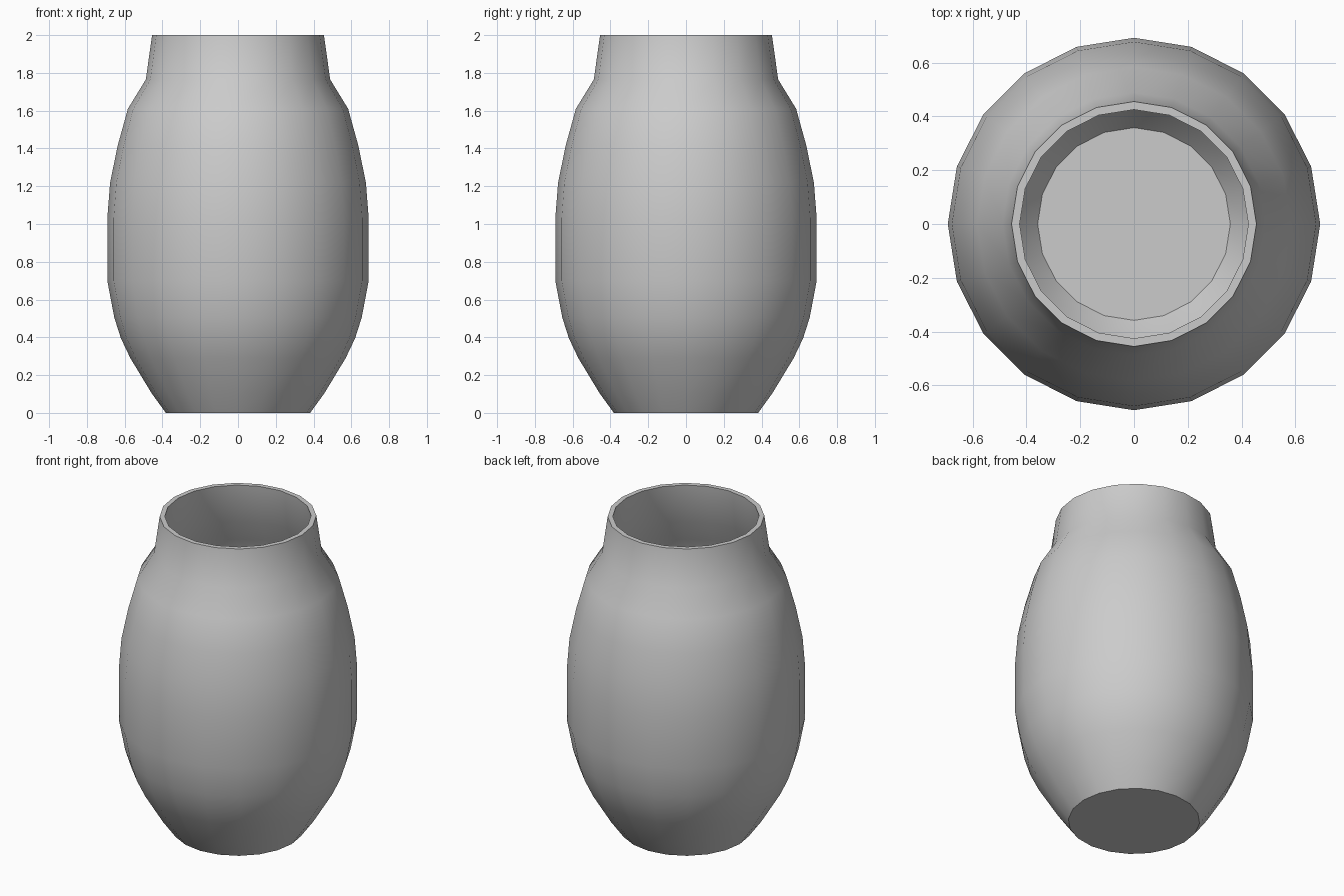
import bpy, bmesh, math

if "Cube" in bpy.data.objects:
    bpy.data.objects.remove(bpy.data.objects["Cube"])

SIDES = 20

# Outer wall from base to rim, then inner wall from rim to floor (radius, height)
outer = [(0.382, 0), (0.458, 0.105), (0.57, 0.29), (0.62, 0.395), (0.655, 0.505),
         (0.692, 0.70), (0.692, 1.03), (0.677, 1.22), (0.637, 1.415),
         (0.583, 1.61), (0.488, 1.765), (0.455, 2.0)]
inner = [(0.425, 2.0), (0.459, 1.75), (0.556, 1.592), (0.608, 1.405), (0.647, 1.215),
         (0.662, 1.03), (0.662, 0.703), (0.626, 0.514), (0.592, 0.408),
         (0.543, 0.304), (0.433, 0.122), (0.358, 0.027)]


def lathe(name, profile, sides):
    """Revolve a profile around z and cap both of its ends."""
    bm = bmesh.new()
    rings = []
    for r, z in profile:
        rings.append([bm.verts.new((r * math.cos(2 * math.pi * i / sides),
                                    r * math.sin(2 * math.pi * i / sides), z))
                      for i in range(sides)])
    for a, b in zip(rings, rings[1:]):
        for i in range(sides):
            j = (i + 1) % sides
            bm.faces.new((a[i], a[j], b[j], b[i]))
    bm.faces.new(rings[0][::-1])
    bm.faces.new(rings[-1])
    mesh = bpy.data.meshes.new(name)
    bm.to_mesh(mesh)
    bm.free()
    obj = bpy.data.objects.new(name, mesh)
    bpy.context.collection.objects.link(obj)
    return obj


# Hollow vase with thin wall and smooth sides
vase = lathe("vase", outer + inner, SIDES)
bpy.context.view_layer.objects.active = vase
vase.select_set(True)
bpy.ops.object.shade_smooth_by_angle(angle=math.radians(40))
